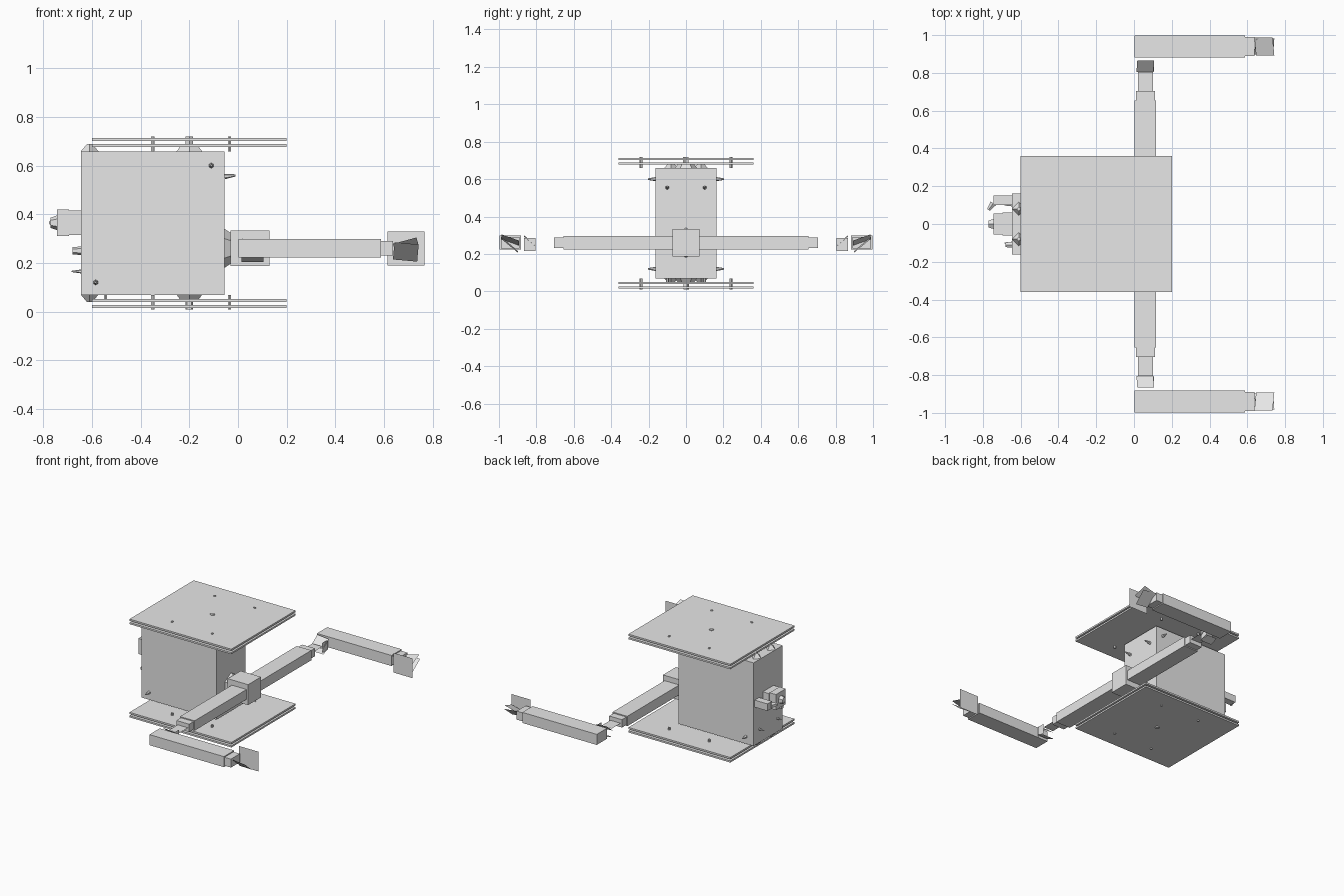
import bpy
from math import radians
from mathutils import Vector

old = bpy.data.objects.get("Cube")
if old:
    bpy.data.objects.remove(old, do_unlink=True)

grey = bpy.data.materials.new("light grey")
grey.use_nodes = True
tone = (.8, .8, .8, 1)
grey.diffuse_color = tone
grey.node_tree.nodes["Principled BSDF"].inputs["Base Color"].default_value = tone


def finish(name):
    """Name and colour the part just added."""
    part = bpy.context.object
    part.name = name
    part.data.materials.append(grey)
    return part


def box(name, centre, size):
    bpy.ops.mesh.primitive_cube_add(size=1, location=centre)
    part = finish(name)
    part.scale = size
    return part


def panel(name, centre, width, depth, tilt):
    """Thin sheet, tilted in degrees about the x and y axes."""
    bpy.ops.mesh.primitive_plane_add(size=1, location=centre)
    part = finish(name)
    part.scale = (width, depth, 1)
    part.rotation_euler = [radians(angle) for angle in tilt]
    return part


def rod(name, start, step, radius, taper=1, sides=6):
    """Straight or tapered rod from a point along a step."""
    start, step = Vector(start), Vector(step)
    bpy.ops.mesh.primitive_cone_add(vertices=sides, radius1=radius, radius2=radius * taper,
                                    depth=step.length, location=start + step / 2)
    part = finish(name)
    part.rotation_euler = step.to_track_quat("Z", "Y").to_euler()
    return part


# Main body, with its limits kept for the parts that attach to it
body_width, body_depth, body_height = .59, .325, .59
body_x, middle_z = -.35, .364
body_left = body_x + body_width / 2
body_right = body_x - body_width / 2
box("body", (body_x, 0, middle_z), (body_width, body_depth, body_height))

# Everything on the top of the body is repeated underneath
deck_x = -.2
deck_size = (.8, .72, .012)
for side, label in ((1, "upper"), (-1, "lower")):
    def level(height):
        """Height measured away from the body's end face."""
        return middle_z + side * (body_height / 2 + height)

    for name, height in (("inner", .024), ("outer", .048)):
        box(f"{label}_{name}_deck", (deck_x, 0, level(height)), deck_size)
    for x in (body_x, -.035):
        for y in (-.24, .24):
            rod(f"{label}_pin", (x, y, level(0)), (0, 0, side * .06), .008)
    rod(f"{label}_nozzle", (deck_x, 0, level(0)), (0, 0, side * .03), .06, .6)
    rod(f"{label}_nozzle_tip", (deck_x, 0, level(0)), (0, 0, side * .06), .016, sides=5)
    for y in (-.08, .08):
        rod(f"{label}_wedge", (-.61, y, level(0)), (0, 0, side * .03), .036, .3, sides=4)

for y in (-.1, .1):
    rod("lower_stud", (-.545, y, .045), (0, 0, .03), .008)

# Arm mount: flared root and hub block
arm_x, arm_z = .06, .26
rod("mount_flare", (body_left, 0, arm_z), (.06, 0, 0), .08, .5)
box("hub", (.05, 0, arm_z), (.16, .145, .145))

# Folding arms, repeated front and back
for side, label in ((-1, "front"), (1, "back")):
    def arm_box(name, centre, size):
        x, y = centre
        return box(f"{label}_{name}", (x, side * y, arm_z), size)

    def arm_panel(name, x, y, lift, width, depth, tilt):
        about_x, about_y = tilt
        return panel(f"{label}_{name}", (x, side * y, arm_z + lift), width, depth,
                     (side * about_x, about_y, 0))

    arm_box("inner_arm", (arm_x, .36), (.115, .59, .07))
    arm_box("inner_arm_tip", (arm_x, .68), (.1, .05, .056))
    arm_panel("elbow_strap", arm_x, .75, 0, .08, .11, (0, 0))
    arm_panel("elbow_upper_flap", arm_x, .835, .01, .09, .08, (40, 5))
    arm_panel("elbow_lower_flap", arm_x, .835, -.045, .09, .06, (20, 0))
    arm_panel("elbow_side_flap", .1, .835, -.01, .07, .06, (0, 90))

    outer_y = .94
    arm_box("outer_arm", (.295, outer_y), (.585, .115, .075))
    arm_box("outer_arm_tip", (.61, outer_y), (.055, .1, .06))
    arm_panel("end_panel", .69, .866, 0, .152, .14, (90, 0))
    arm_panel("end_upper_flap", .69, outer_y, .015, .1, .1, (20, -15))
    arm_panel("end_lower_flap", .69, outer_y, -.015, .1, .11, (40, 5))

# Sensor cluster on the side away from the arms
sensor_z = .365
box("sensor_base", (body_right - .025, 0, sensor_z), (.05, .12, .1))
box("sensor_head", (body_right - .075, 0, sensor_z), (.05, .11, .11))
rod("sensor_nose", (body_right - .1, 0, sensor_z), (-.025, 0, 0), .03, .7)
box("side_sensor", (body_right - .05, .125, sensor_z), (.1, .05, .05))
rod("side_sensor_nose", (body_right - .1, .11, sensor_z), (-.025, -.035, 0), .02, .5)
rod("side_port", (body_right, -.11, .25), (-.035, 0, 0), .018, .8)

# Short spikes on both ends of the body
for y in (-.1, .1):
    rod("right_spike", (body_right, y, .165), (-.04, 0, 0), .008, .3)
    rod("left_spike", (body_left, y, .555), (.045, 0, .005), .011, .4)

# Whip stubs on the front and back faces
for side, label in ((-1, "front"), (1, "back")):
    face_y = side * body_depth / 2
    for x, z in ((-.11, .6), (-.585, .12)):
        rod(f"{label}_whip_stub", (x, face_y, z), (0, side * .04, 0), .011, .4)
